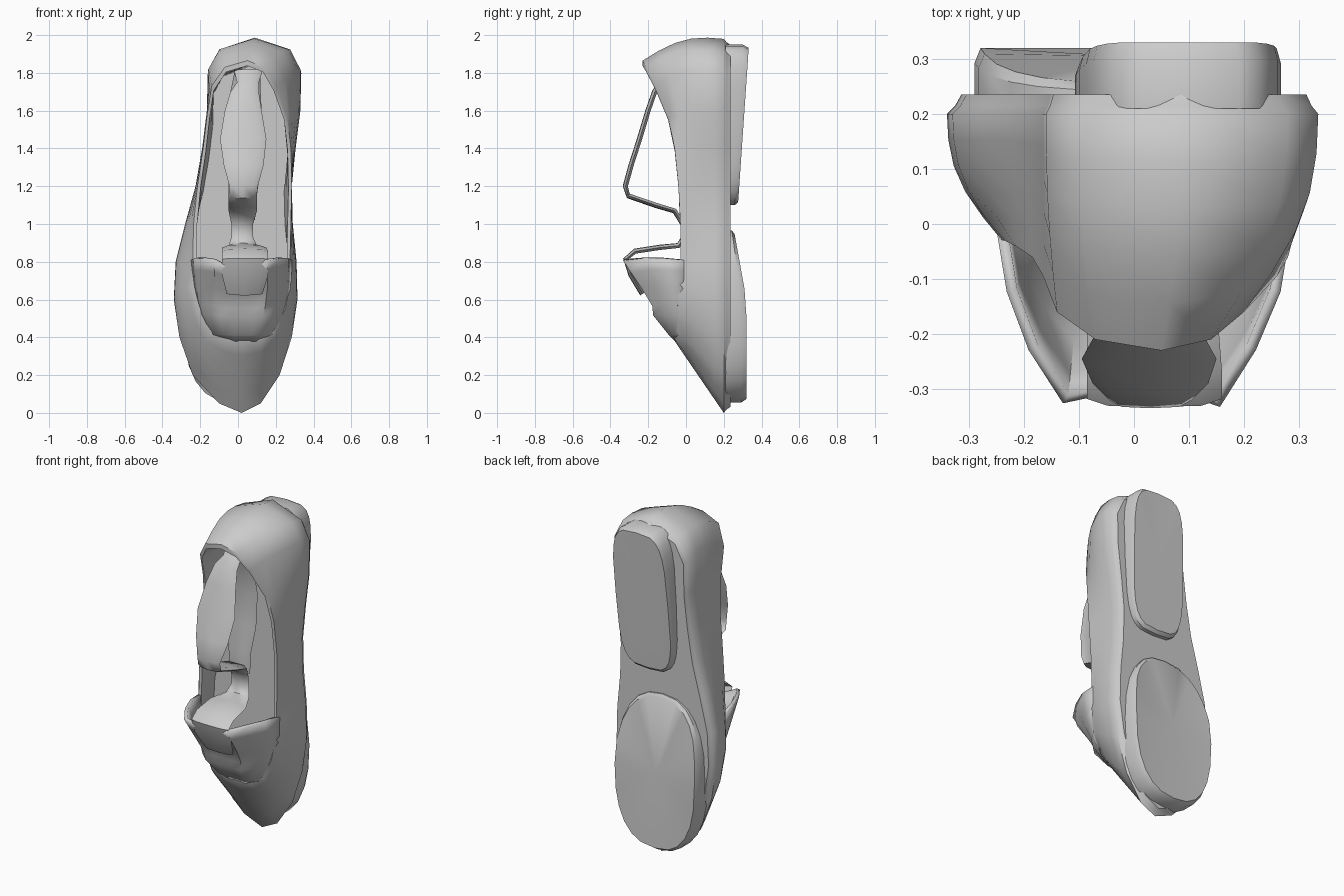
import bpy, math
from mathutils import Vector

if "Cube" in bpy.data.objects:
    bpy.data.objects.remove(bpy.data.objects["Cube"])


def add_mesh(name, verts, faces, angle=40):
    me = bpy.data.meshes.new(name)
    me.from_pydata([tuple(v) for v in verts], [], faces)
    ob = bpy.data.objects.new(name, me)
    bpy.context.collection.objects.link(ob)
    for o in bpy.context.selected_objects:
        o.select_set(False)
    ob.select_set(True)
    bpy.context.view_layer.objects.active = ob
    bpy.ops.object.mode_set(mode='EDIT')
    bpy.ops.mesh.select_all(action='SELECT')
    bpy.ops.mesh.normals_make_consistent(inside=False)
    bpy.ops.object.mode_set(mode='OBJECT')
    bpy.ops.object.shade_smooth_by_angle(angle=math.radians(angle))
    return ob


def loft(rings, closed=True):
    """Quads between successive rings of equal length."""
    n = len(rings[0])
    verts = [p for r in rings for p in r]
    faces = []
    for k in range(len(rings) - 1):
        for i in range(n if closed else n - 1):
            j = (i + 1) % n
            faces.append((k*n + i, k*n + j, (k+1)*n + j, (k+1)*n + i))
    return verts, faces


def strip_cap(start, n):
    """Fill a mirrored-order loop with cross strips."""
    h = n // 2
    out = [(start, start + 1, start + n - 1), (start + h, start + h + 1, start + h - 1)]
    for i in range(1, h - 1):
        out.append((start + i, start + i + 1, start + n - i - 1, start + n - i))
    return out


def loop(stations):
    """Stations (z, left, right, y) -> closed loop, toe, left, heel, right."""
    left = [Vector((s[1], s[3], s[0])) for s in stations]
    right = [Vector((s[2], s[3], s[0])) for s in stations[1:-1]]
    return left + right[::-1]


# shoe shell: sole outline and opening rim, toe at the bottom, heel at the top
Y = .20
base = loop([(0, .02, .02, Y), (.05, -.10, .12, Y), (.2, -.24, .22, Y), (.4, -.31, .285, Y),
             (.6, -.34, .315, Y), (.8, -.33, .31, Y), (1.0, -.28, .29, Y), (1.2, -.225, .285, Y),
             (1.4, -.19, .305, Y), (1.6, -.165, .33, Y), (1.8, -.16, .335, Y),
             (1.91, -.10, .28, Y), (1.98, .09, .09, Y)])
rim = loop([(.38, .03, .03, -.06), (.39, -.05, .12, -.06), (.43, -.14, .19, -.05),
            (.55, -.20, .25, -.045), (.68, -.235, .275, -.035), (.8, -.24, .275, -.03),
            (1.0, -.235, .28, -.03), (1.2, -.215, .285, -.04), (1.4, -.185, .28, -.06),
            (1.57, -.165, .26, -.095), (1.73, -.14, .20, -.16), (1.83, -.07, .14, -.21),
            (1.865, .05, .05, -.23)])
n = len(base)


def moved(ring, s, dy=0, c=Vector((.03, 0, 1))):
    return [Vector((c.x + (p.x - c.x)*s, p.y + dy, c.z + (p.z - c.z)*(1 - (1 - s)*.45)))
            for p in ring]


rings = [moved(base, .93, .035), moved(base, .96, .015), base]
for t in (.2, .4, .6, .8):
    row = []
    for b, r in zip(base, rim):
        p = b.lerp(r, t)
        s = math.sin(math.pi * t)
        p.x += .3 * (b.x - r.x) * s
        if b.z > 1.7:
            p.z += .05 * s
        row.append(p)
    rings.append(row)
inner_rim = moved(rim, .93)
floor = [Vector((.03 + (p.x - .03)*.84, .17, 1 + (p.z - 1)*.86)) for p in base]
mid = [a.lerp(b, .5) for a, b in zip(inner_rim, floor)]
rings += [rim, inner_rim, mid, floor]
v, f = loft(rings)
f += strip_cap(0, n) + strip_cap((len(rings) - 1)*n, n)
add_mesh("shoe_shell", v, f, 50)


# heel and forefoot sole pads
def pad(name, cx, cz, hx, hz, power, shear, face, dent):
    def ring(s, depth):
        pts = []
        for i in range(24):
            a = math.tau * i / 24
            c, d = math.cos(a), math.sin(a)
            u = math.copysign(abs(c)**(2/power), c) * s
            w = math.copysign(abs(d)**(2/power), d) * s
            z = cz + hz*w
            pts.append(Vector((cx + hx*u + shear*w, .21 + (face(z) - .21)*depth, z)))
        return pts
    v, f = loft([ring(1, 0), ring(1, .75), ring(.96, 1)])
    v.append(Vector((cx, face(cz) - dent, cz)))
    f += [(48 + i, 48 + (i + 1) % 24, 72) for i in range(24)]
    add_mesh(name, v, f, 35)


pad("heel_pad", .08, 1.525, .18, .425, 4, .02,
    lambda z: .275 + .055*min(1, max(0, (z - 1.1)/.8)), 0)
pad("forefoot_pad", -.015, .51, .275, .455, 2.5, 0,
    lambda z: .32 - .065*max(0, (z - .6)/.36), .015)

# raised vamp: rows of (z, left, right, front y)
rows = []
for z, l, r, y in [(.385, -.05, .13, -.05), (.42, -.14, .19, -.085), (.52, -.19, .235, -.165),
                   (.57, -.205, .25, -.17), (.66, -.225, .27, -.225), (.75, -.235, .275, -.285),
                   (.81, -.24, .275, -.325)]:
    m, h = (l + r)/2, (r - l)/2
    y0 = -.01
    rows.append([Vector((m + h*u, y0 + (y - y0)*k, z + dz*(z - .38)/.43))
                 for u, k, dz in [(-1, 0, 0), (-.93, .35, .01), (-.78, .68, .01), (-.55, .98, .0),
                                  (-.3, .93, -.03), (0, .92, -.03), (.3, .93, -.03), (.52, 1, 0),
                                  (.76, .68, .01), (.93, .35, .01), (1, 0, 0)]])
v, f = loft(rows, closed=False)
vamp = add_mesh("raised_vamp", v, f, 45)
m = vamp.modifiers.new("thickness", 'SOLIDIFY')
m.thickness = .02
m.offset = 0


# straps: thin ribbons along (y, z, left, right) stations
def strap(name, path, thick):
    rings = []
    for i, (y, z, l, r) in enumerate(path):
        a, b = path[max(i - 1, 0)], path[min(i + 1, len(path) - 1)]
        d = Vector((0, b[0] - a[0], b[1] - a[1])).normalized()
        nrm = Vector((0, d.z, -d.y)) * thick / 2
        c = (l + r)/2
        pts = [(l, 0), (l*.7 + c*.3, 1), (c, 1.2), (r*.7 + c*.3, 1),
               (r, 0), (r*.7 + c*.3, -1), (c, -1), (l*.7 + c*.3, -1)]
        rings.append([Vector((x, y, z)) + nrm*k for x, k in pts])
    v, f = loft(rings)
    e = (len(rings) - 1)*8
    f += [tuple(range(8)), tuple(range(e, e + 8))]
    add_mesh(name, v, f, 50)


strap("front_strap", [(-.08, 1.81, -.02, .13), (-.13, 1.75, -.005, .11), (-.165, 1.7, -.04, .11),
                      (-.20, 1.6, -.07, .125), (-.245, 1.45, -.095, .15), (-.29, 1.31, -.075, .135),
                      (-.32, 1.2, -.045, .105), (-.305, 1.15, -.05, .10), (-.16, 1.10, -.05, .10),
                      (-.06, 1.07, -.05, .10), (-.015, 1.0, -.035, .08), (-.01, .93, -.035, .08),
                      (-.04, .885, -.05, .10), (-.14, .875, -.085, .15), (-.27, .855, -.085, .16),
                      (-.318, .815, -.085, .16), (-.29, .73, -.085, .16), (-.23, .63, -.06, .13)],
      .025)
strap("back_strap", [(-.08, 1.80, -.02, .12), (-.03, 1.7, -.04, .12), (.0, 1.5, -.06, .13),
                     (.0, 1.3, -.05, .12), (-.02, 1.15, -.05, .10), (-.015, 1.02, -.04, .09)], .03)
